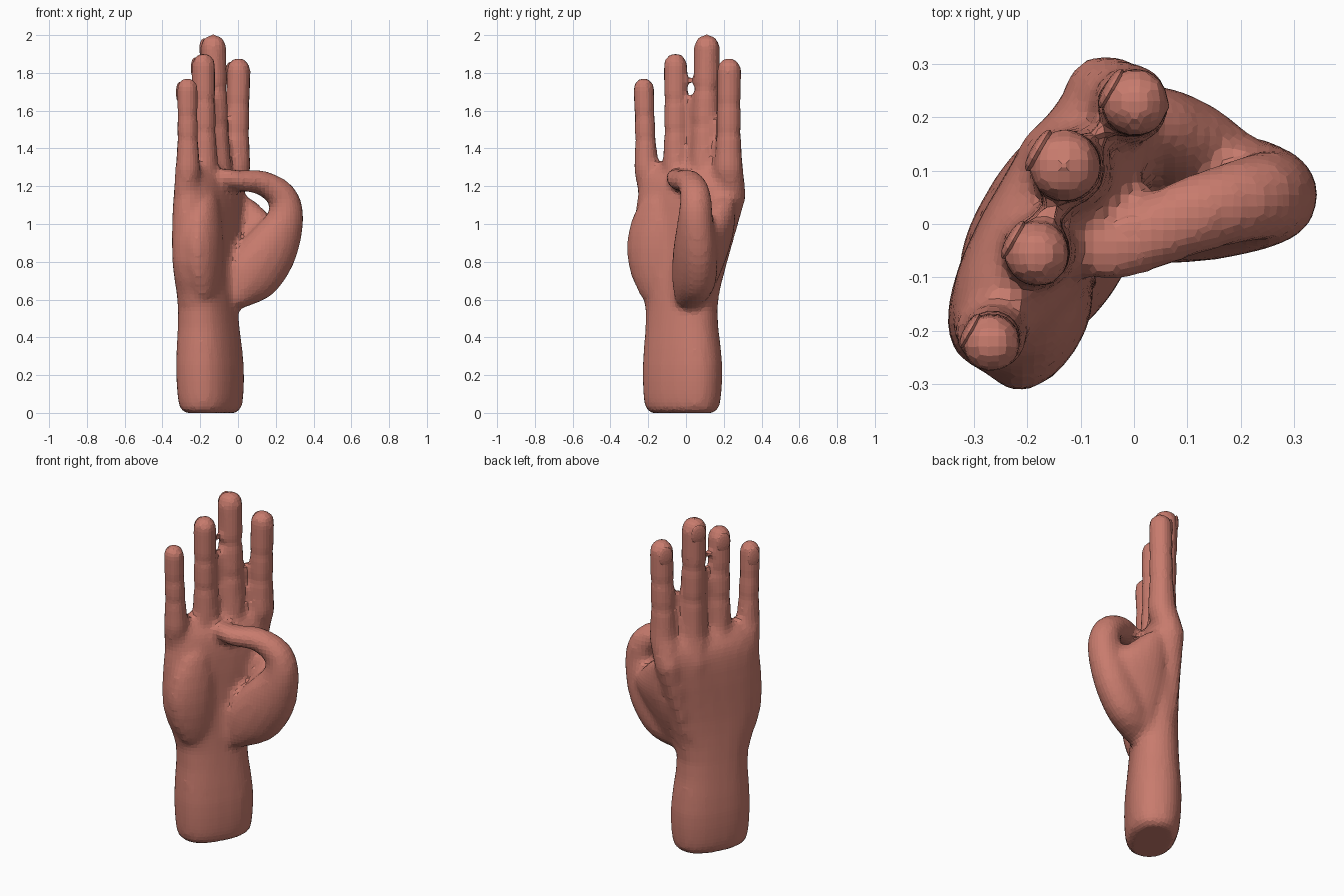
import bpy
import bmesh
import math
from mathutils import Vector, Matrix

default_cube = bpy.data.objects.get("Cube")
if default_cube:
    bpy.data.objects.remove(default_cube)

skin = bpy.data.materials.new("skin")
skin.use_nodes = True
skin.diffuse_color = (0.58, 0.2, 0.155, 1)
shader = skin.node_tree.nodes["Principled BSDF"]
shader.inputs["Base Color"].default_value = skin.diffuse_color

# Palm frame: ACROSS runs from little finger to index, FACING is out of the palm
UP = Vector((0, 0, 1))
ACROSS = Vector((0.5, 0.866, 0))
FACING = Vector((0.866, -0.5, 0))


def palm_point(across, facing, height):
    return ACROSS * across + FACING * facing + UP * height


def smooth_path(keys, steps=3):
    """Points along a smooth spline through the key vectors."""
    keys = [Vector(key) for key in keys]
    last = len(keys) - 1
    path = []
    for i in range(last):
        start, end = keys[i], keys[i + 1]
        leave = (end - keys[max(i - 1, 0)]) / 2
        arrive = (keys[min(i + 2, last)] - start) / 2
        for step in range(steps):
            f = step / steps
            ease = f * f * (3 - 2 * f)
            point = start.lerp(end, ease)
            point += leave * f * (1 - f) ** 2 - arrive * f * f * (1 - f)
            path.append(point)
    path.append(keys[last])
    return path


def finish(name, bm):
    bmesh.ops.recalc_face_normals(bm, faces=bm.faces)
    mesh = bpy.data.meshes.new(name)
    bm.to_mesh(mesh)
    bm.free()
    mesh.materials.append(skin)
    part = bpy.data.objects.new(name, mesh)
    bpy.context.collection.objects.link(part)
    return part


def signed_power(value, exponent):
    return math.copysign(abs(value) ** exponent, value)


def loft(bm, rings, side, sides=16, roundness=1.0, axis=None):
    """Skin over rings of (centre, half width along side, half depth)."""
    loops = []
    last = len(rings) - 1
    for i, (centre, wide, deep) in enumerate(rings):
        before = rings[max(i - 1, 0)][0]
        after = rings[min(i + 1, last)][0]
        tangent = axis or (after - before).normalized()
        normal = side.cross(tangent).normalized()
        lateral = tangent.cross(normal)
        loop = []
        for k in range(sides):
            angle = math.tau * (k + 0.5) / sides
            along_side = lateral * wide * signed_power(math.cos(angle), roundness)
            along_normal = normal * deep * signed_power(math.sin(angle), roundness)
            loop.append(bm.verts.new(centre + along_side + along_normal))
        loops.append(loop)
    for low, high in zip(loops, loops[1:]):
        for k in range(sides):
            bm.faces.new((low[k - 1], low[k], high[k], high[k - 1]))
    bm.faces.new(loops[0][::-1])
    bm.faces.new(loops[-1])


def nail(name, centre, along, outward, wide, length):
    """Flattened dome lying on a fingertip."""
    bm = bmesh.new()
    bmesh.ops.create_uvsphere(bm, u_segments=14, v_segments=8, radius=1)
    along = along.normalized()
    side = along.cross(outward).normalized()
    turn = Matrix((side, along, side.cross(along))).transposed().to_4x4()
    size = Matrix.Diagonal((wide, length, wide * 0.3, 1))
    placement = Matrix.Translation(centre) @ turn @ size
    bmesh.ops.transform(bm, verts=bm.verts, matrix=placement)
    finish(name, bm)


hand = bmesh.new()

# Forearm, wrist and palm: height, position across, half width, half depth
body_keys = [
    (0, -0.09, 0.18, 0.11),
    (0.05, -0.09, 0.21, 0.14),
    (0.25, -0.09, 0.22, 0.15),
    (0.55, -0.1, 0.2, 0.13),
    (0.8, -0.11, 0.27, 0.12),
    (1.1, -0.07, 0.3, 0.12),
    (1.23, -0.06, 0.28, 0.1),
    (1.32, -0.06, 0.24, 0.04),
]
body_rings = [(palm_point(across, -0.115 - 0.02 * height, height), wide, deep)
              for height, across, wide, deep in smooth_path(body_keys)]
loft(hand, body_rings, ACROSS, sides=24, roundness=0.83, axis=UP)

# Fleshy pad on the little finger side of the palm
for_pad = []
for i in range(9):
    swell = math.sin(math.pi * i / 8) ** 0.7
    centre = palm_point(-0.25 + 0.05 * (1 - swell), -0.06, 0.55 + 0.08 * i)
    for_pad.append((centre, 0.04 + 0.1 * swell, 0.02 + 0.065 * swell))
loft(hand, for_pad, ACROSS, axis=UP)

# Fingers: position across, facing position of the tip, tip height, radius
fingers = {
    "little": (-0.33, -0.12, 1.775, 0.056),
    "ring": (-0.14, -0.13, 1.905, 0.063),
    "middle": (0.03, -0.17, 2.005, 0.069),
    "index": (0.2, -0.11, 1.88, 0.065),
}
SEGMENTS = 20
CREASES = (7, 13)
CAP_STEPS = 5

for label, (across, tip_facing, height, radius) in fingers.items():
    root = palm_point(across * 0.95, tip_facing / 2 - 0.065, 1.3)
    tip = palm_point(across, tip_facing, height)
    along = (tip - root).normalized()
    # Metacarpal ridge rising to the knuckle, partly sunk in the palm
    rings = []
    for i in range(5):
        f = i / 4
        centre = palm_point(across * (0.6 + 0.3 * f) - 0.03 * (1 - f),
                            0.3 * across ** 2 - 0.18, 0.7 + 0.45 * f)
        rings.append((centre, radius * (0.3 + 0.9 * f), radius * (0.8 + 0.4 * f)))
    rings.append((centre.lerp(root, 0.6), radius * 1.2, radius * 1.2))
    # Tapering shaft, pinched at the joints
    shaft_end = tip - along * radius
    for i in range(SEGMENTS + 1):
        f = i / SEGMENTS
        girth = radius * (1 + 0.2 * (1 - f) ** 4)
        if i in CREASES:
            girth *= 0.91
        rings.append((root.lerp(shaft_end, f), girth, girth))
    # Rounded fingertip
    for i in range(1, CAP_STEPS + 1):
        angle = math.radians(16 * i)
        girth = radius * math.cos(angle)
        rings.append((shaft_end + along * radius * math.sin(angle), girth, girth))
    loft(hand, rings, ACROSS)
    nail_centre = tip - along * 0.08 - FACING * radius * 0.82
    nail(label + "_fingernail", nail_centre, along, -FACING, radius * 0.66, 0.058)

# Thumb, bending from the wrist out and over the palm: centre, half thickness
thumb_keys = [
    (-0.03, 0.01, 0.59, 0.06),
    (0.06, 0.04, 0.71, 0.15),
    (0.17, 0.05, 0.86, 0.15),
    (0.25, 0.05, 1.03, 0.1),
    (0.23, 0.05, 1.15, 0.08),
    (0.12, 0.02, 1.22, 0.065),
    (0, -0.03, 1.23, 0.055),
    (-0.07, -0.05, 1.25, 0.045),
    (-0.1, -0.06, 1.25, 0.02),
]
thumb_rings = [(key.xyz, math.sqrt(key.w * 0.085), key.w)
               for key in smooth_path(thumb_keys)]
thumb_side = Vector((-0.36, 0.93, 0))
loft(hand, thumb_rings, thumb_side)
nail("thumbnail", Vector((-0.01, -0.03, 1.27)), -thumb_side.cross(UP), UP, 0.045, 0.066)

# Webbing between the thumb and the index knuckle: centre, half width
web_keys = [
    (0, 0.07, 0.6, 0.05),
    (0.06, 0.1, 0.78, 0.15),
    (0.1, 0.14, 0.94, 0.17),
    (0.06, 0.18, 1.05, 0.11),
    (0.02, 0.2, 1.13, 0.06),
]
web_rings = [(key.xyz, key.w, 0.04 + 0.3 * key.w) for key in smooth_path(web_keys)]
loft(hand, web_rings, Vector((0.9, -0.44, 0)), axis=UP)

# Fuse the volumes into one faceted skin
hand_object = finish("hand", hand)
fuse = hand_object.modifiers.new("fuse", "REMESH")
fuse.mode = "VOXEL"
fuse.voxel_size = 0.022
soften = hand_object.modifiers.new("soften", "SMOOTH")
soften.factor = 0.5
soften.iterations = 3
